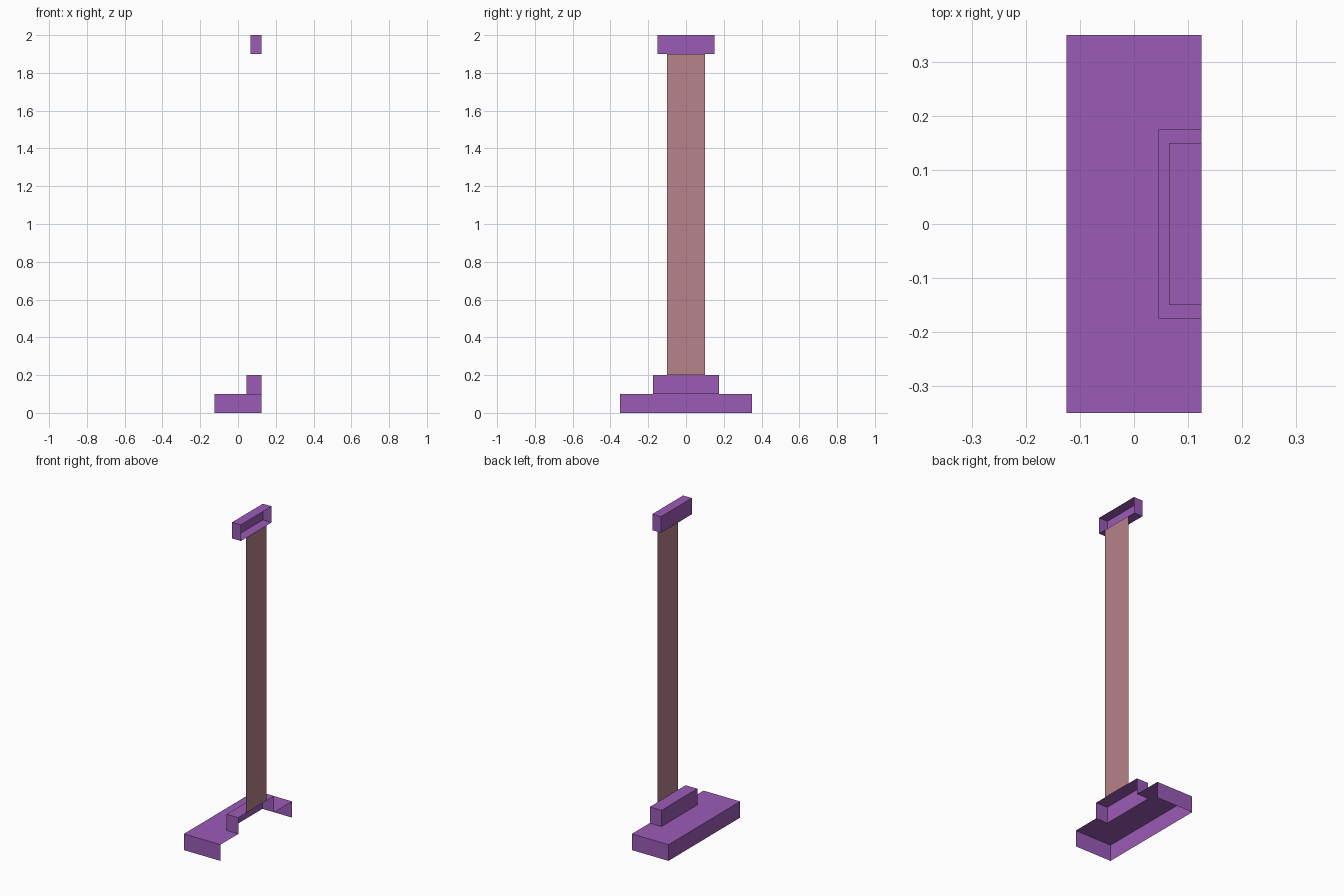
import bpy
import bmesh

if "Cube" in bpy.data.objects:
    bpy.data.objects.remove(bpy.data.objects["Cube"])

OPEN_X = 0.125  # plane of the open side shared by all parts


def material(name, rgb):
    m = bpy.data.materials.new(name)
    m.use_nodes = True
    color = (*rgb, 1)
    m.diffuse_color = color
    m.node_tree.nodes["Principled BSDF"].inputs["Base Color"].default_value = color
    return m


def finish(name, bm, mat):
    mesh = bpy.data.meshes.new(name)
    bm.to_mesh(mesh)
    bm.free()
    mesh.materials.append(mat)
    obj = bpy.data.objects.new(name, mesh)
    bpy.context.collection.objects.link(obj)
    return obj


def u_path(back_x, half_y):
    """Three-sided outline, open toward +x, counter-clockwise."""
    return [(OPEN_X, half_y), (back_x, half_y), (back_x, -half_y), (OPEN_X, -half_y)]


def half_block(name, path, z0, z1, mat, bottom=False, notch=()):
    """Walls along the path, a top cap and, if asked, a bottom cap."""
    bm = bmesh.new()
    low = [bm.verts.new((x, y, z0)) for x, y in path]
    high = [bm.verts.new((x, y, z1)) for x, y in path]
    for i in range(len(path) - 1):
        bm.faces.new((low[i], low[i + 1], high[i + 1], high[i]))
    cut = [bm.verts.new((x, y, z1)) for x, y in reversed(notch)]
    bm.faces.new(high + cut)
    if bottom:
        bm.faces.new(low[::-1])
    return finish(name, bm, mat)


purple = material("purple", (0.328, 0.104, 0.468))
rose = material("dusty rose", (0.473, 0.223, 0.254))

# Stepped foot, with the plinth opening into the base
plinth_path = u_path(0.045, 0.175)
half_block("base", u_path(-0.125, 0.35), 0, 0.1, purple, notch=plinth_path)
half_block("plinth", plinth_path, 0.1, 0.2, purple)

# Flat shaft
bm = bmesh.new()
corners = [(-0.1, 0.2), (0.1, 0.2), (0.1, 1.9), (-0.1, 1.9)]
bm.faces.new([bm.verts.new((OPEN_X, y, z)) for y, z in corners])
finish("shaft", bm, rose)

# Top block
half_block("capital", u_path(0.065, 0.15), 1.9, 2, purple, bottom=True)
